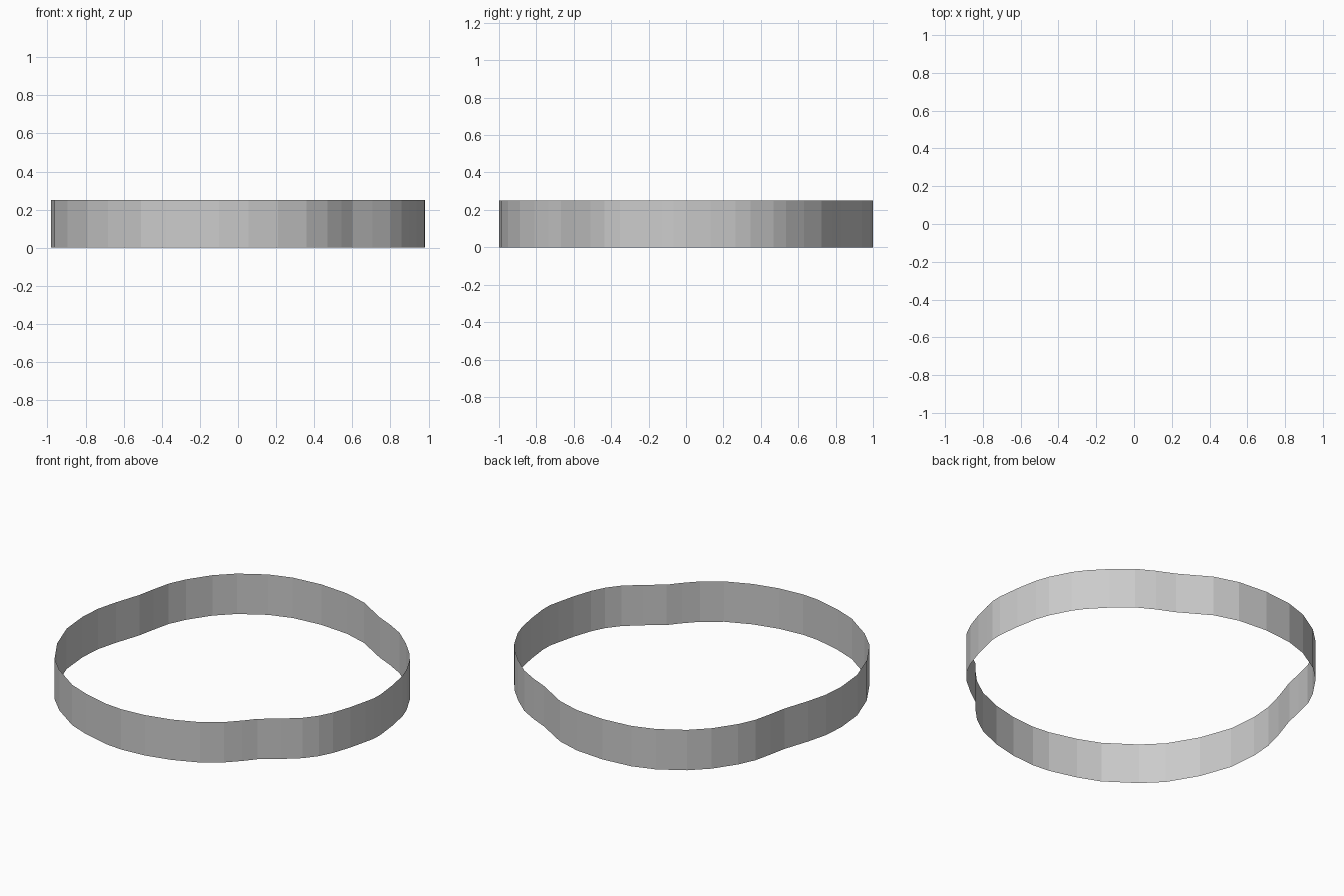
import bpy, bmesh
from mathutils import Vector

if "Cube" in bpy.data.objects:
    bpy.data.objects.remove(bpy.data.objects["Cube"])

HEIGHT = 0.25

# Three lobes of the outline, counter-clockwise, meeting at shallow corners
LOBES = [
    [(0.60, -0.667), (0.80, -0.51), (0.90, -0.354), (0.965, -0.13), (0.98, 0.0),
     (0.94, 0.264), (0.88, 0.407), (0.80, 0.534), (0.60, 0.724), (0.39, 0.83)],
    [(0.39, 0.83), (0.205, 0.94), (0.057, 0.985), (-0.13, 1.0), (-0.313, 0.982),
     (-0.45, 0.937), (-0.60, 0.846), (-0.70, 0.75), (-0.79, 0.618), (-0.837, 0.518),
     (-0.863, 0.407), (-0.885, 0.30)],
    [(-0.885, 0.30), (-0.937, 0.143), (-0.97, 0.016), (-0.98, -0.12), (-0.963, -0.30),
     (-0.895, -0.49), (-0.79, -0.666), (-0.683, -0.772), (-0.51, -0.893),
     (-0.377, -0.946), (-0.21, -0.99), (-0.10, -1.0), (0.055, -0.988), (0.21, -0.951),
     (0.36, -0.888), (0.47, -0.81), (0.543, -0.735), (0.60, -0.667)],
]


def lobe_points(pts, steps):
    """Catmull-Rom curve through one lobe, without its last point."""
    p = [Vector(q) for q in pts]
    p = [2 * p[0] - p[1]] + p + [2 * p[-1] - p[-2]]
    out = []
    for a, b, c, d in zip(p, p[1:], p[2:], p[3:]):
        for i in range(steps):
            t = i / steps
            out.append(0.5 * (2 * b + (c - a) * t + (2 * a - 5 * b + 4 * c - d) * t * t
                              + (3 * b - a - 3 * c + d) * t ** 3))
    return out


outline = (lobe_points(LOBES[0], 2) + lobe_points(LOBES[1], 1)
           + lobe_points(LOBES[2], 1))

# Thin open wall following the outline
bm = bmesh.new()
low = [bm.verts.new((p.x, p.y, 0)) for p in outline]
high = [bm.verts.new((p.x, p.y, HEIGHT)) for p in outline]
n = len(outline)
for i in range(n):
    j = (i + 1) % n
    bm.faces.new((low[i], low[j], high[j], high[i]))
mesh = bpy.data.meshes.new("lobed_band")
bm.to_mesh(mesh)
bm.free()
band = bpy.data.objects.new("lobed_band", mesh)
bpy.context.collection.objects.link(band)
